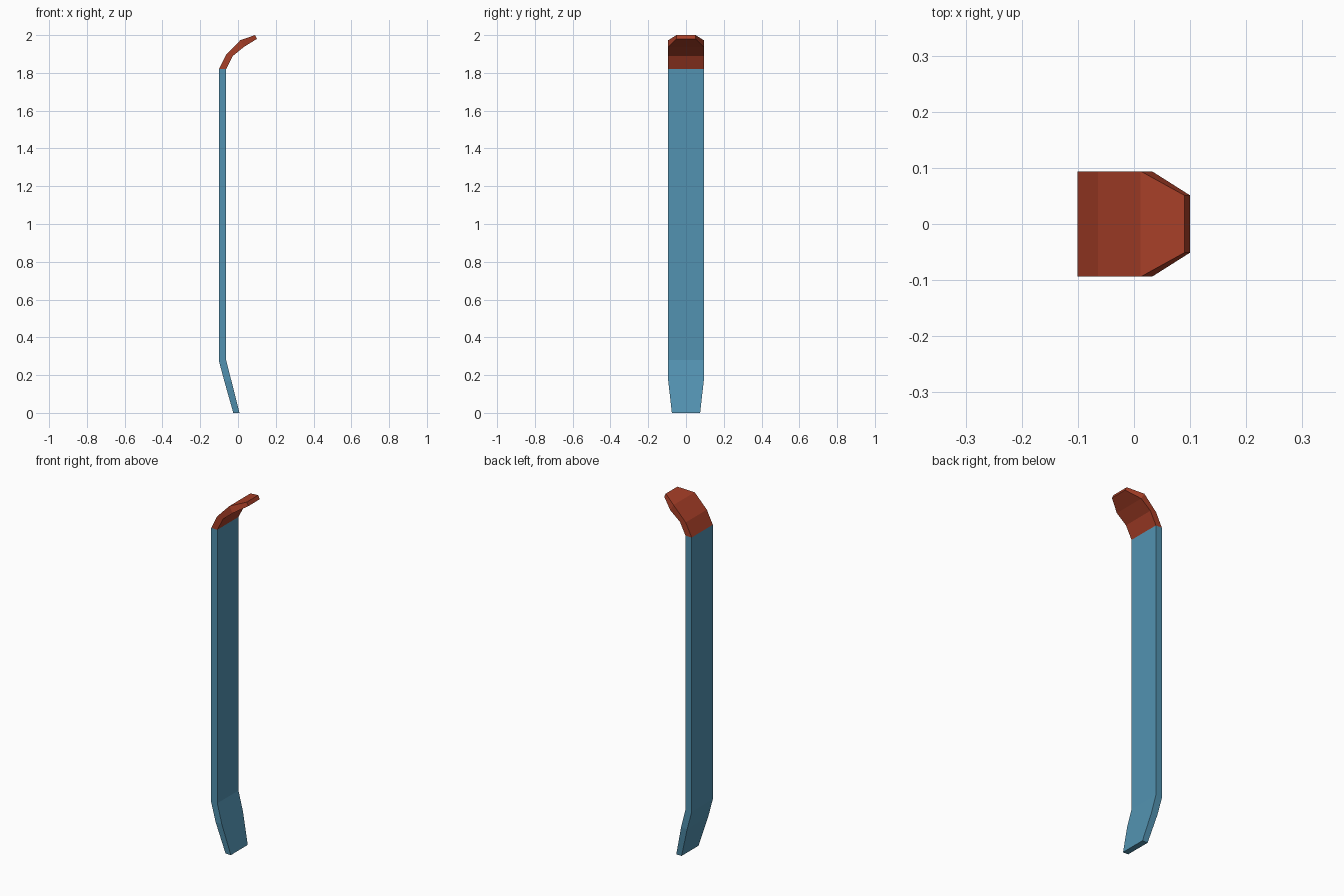
import bpy
import bmesh

if "Cube" in bpy.data.objects:
    bpy.data.objects.remove(bpy.data.objects["Cube"])


def material(name, rgb):
    m = bpy.data.materials.new(name)
    m.diffuse_color = (*rgb, 1)
    m.use_nodes = True
    m.node_tree.nodes["Principled BSDF"].inputs["Base Color"].default_value = m.diffuse_color
    return m


def bent_bar(name, stations, mat):
    """Flat bar swept through stations: (outer x, z), (inner x, z), half width."""
    bm = bmesh.new()
    rings = []
    for (ox, oz), (ix, iz), w in stations:
        corners = [(ox, -w, oz), (ix, -w, iz), (ix, w, iz), (ox, w, oz)]
        rings.append([bm.verts.new(c) for c in corners])
    for a, b in zip(rings, rings[1:]):
        for i in range(4):
            j = (i + 1) % 4
            bm.faces.new((a[i], a[j], b[j], b[i]))
    bm.faces.new(rings[0])
    bm.faces.new(rings[-1])
    bmesh.ops.recalc_face_normals(bm, faces=bm.faces[:])
    mesh = bpy.data.meshes.new(name)
    bm.to_mesh(mesh)
    bm.free()
    mesh.materials.append(mat)
    obj = bpy.data.objects.new(name, mesh)
    bpy.context.collection.objects.link(obj)
    return obj


steel_blue = material("steel blue", (0.085, 0.29, 0.44))
rust_red = material("rust red", (0.39, 0.05, 0.021))
W = 0.094

# Long shaft with a bent, tapering foot
bent_bar("shaft", [
    ((-0.025, 0.0), (0.008, 0.0), 0.075),
    ((-0.073, 0.17), (-0.035, 0.17), W),
    ((-0.101, 0.275), (-0.063, 0.28), W),
    ((-0.101, 1.82), (-0.063, 1.82), W),
], steel_blue)

# Hooked head with a narrowed tip
bent_bar("hooked_tip", [
    ((-0.101, 1.82), (-0.063, 1.82), W),
    ((-0.064, 1.895), (-0.027, 1.89), W),
    ((0.012, 1.973), (0.032, 1.938), W),
    ((0.090, 2.0), (0.100, 1.98), 0.051),
], rust_red)
